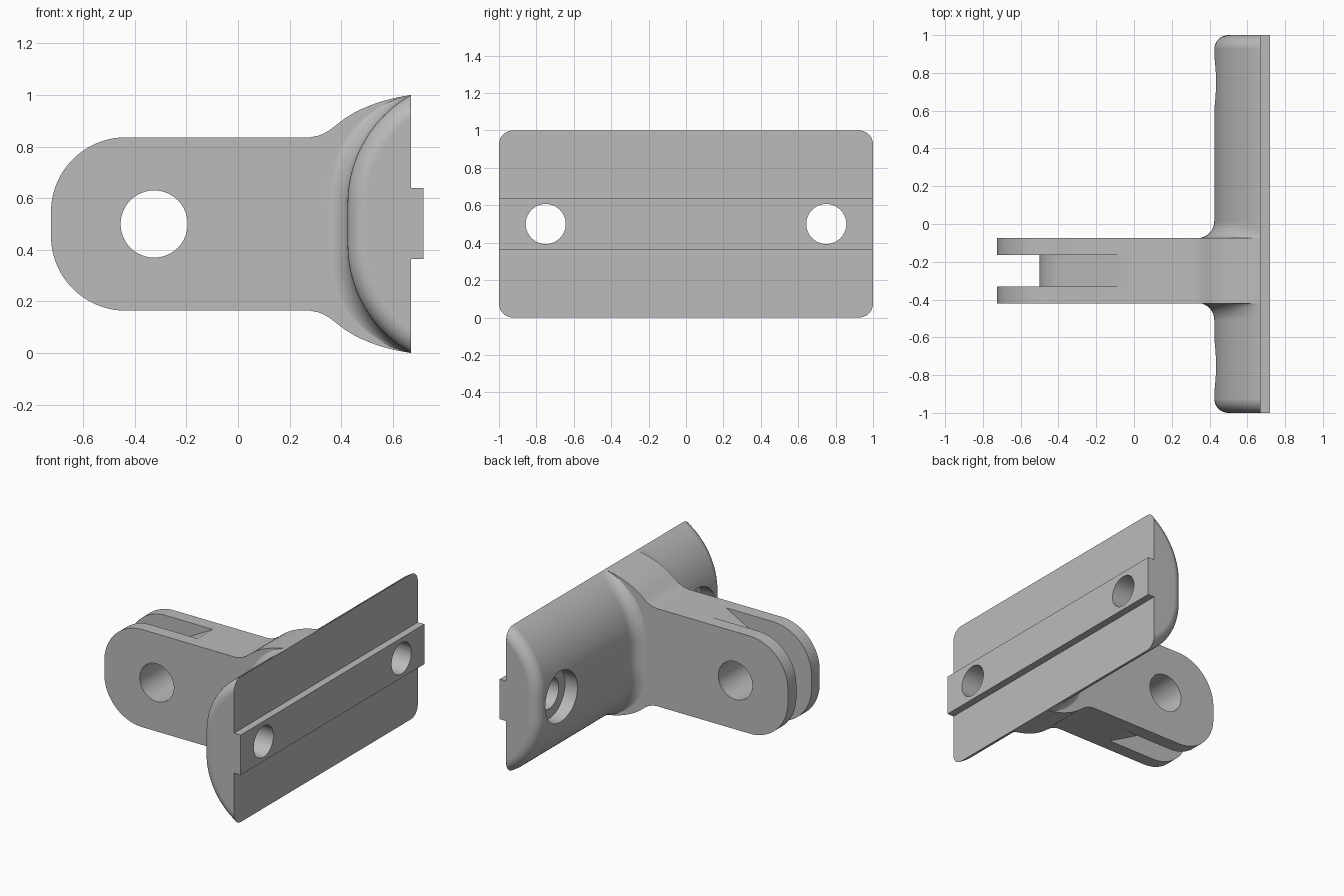
import bpy, bmesh
from math import sin, cos, pi, radians, hypot, atan2, asin

cube = bpy.data.objects.get("Cube")
if cube:
    bpy.data.objects.remove(cube, do_unlink=True)

MID = 0.5                      # height of the symmetry plane
BACK = 0.67                    # x of the flat mounting face
ARM_LO, ARM_HI = -0.42, -0.073  # arm thickness along y
PIN_X = -0.325

grey = bpy.data.materials.new("light grey")
grey.use_nodes = True
colour = (0.5, 0.5, 0.5, 1)
grey.diffuse_color = colour
grey.node_tree.nodes["Principled BSDF"].inputs["Base Color"].default_value = colour


def loft(name, rings):
    """Skin a list of equal closed rings and cap both ends."""
    bm = bmesh.new()
    loops = [[bm.verts.new(p) for p in ring] for ring in rings]
    n = len(loops[0])
    for a, b in zip(loops, loops[1:]):
        for i in range(n):
            j = (i + 1) % n
            bm.faces.new((a[i], a[j], b[j], b[i]))
    bm.faces.new(loops[0])
    bm.faces.new(loops[-1])
    bmesh.ops.recalc_face_normals(bm, faces=bm.faces)
    mesh = bpy.data.meshes.new(name)
    bm.to_mesh(mesh)
    bm.free()
    mesh.materials.append(grey)
    obj = bpy.data.objects.new(name, mesh)
    bpy.context.collection.objects.link(obj)
    return obj


def prism(name, outline, y0, y1):
    """Extrude an x-z outline along y."""
    return loft(name, [[(x, y, z) for x, z in outline] for y in (y0, y1)])


def mirrored(upper):
    """Close an upper half outline with its reflection in the middle plane."""
    return upper + [(x, 2 * MID - z) for x, z in reversed(upper)]


def arc(cx, cz, r, a0, a1, n):
    return [(cx + r * cos(radians(a0 + (a1 - a0) * i / n)),
             cz + r * sin(radians(a0 + (a1 - a0) * i / n))) for i in range(n + 1)]


def combine(target, tool, operation):
    mod = target.modifiers.new(operation, 'BOOLEAN')
    mod.operation = operation
    mod.solver = 'EXACT'
    mod.object = tool
    bpy.context.view_layer.objects.active = target
    bpy.ops.object.modifier_apply(modifier=mod.name)
    bpy.data.objects.remove(tool, do_unlink=True)


# Domed mounting bar: one profile lofted along y, offset inwards at the ends
# and outwards where it blends into the arm
R, FLAT = 0.4825, 0.08
CX = 0.425 + R
half = [(BACK, 1.0, 0, 1)]
start = pi - asin((1 - MID - FLAT) / R)
for i in range(1, 25):
    a = start + (pi - start) * i / 24
    half.append((CX + R * cos(a), MID + FLAT + R * sin(a), cos(a), sin(a)))
profile = half + [(x, 2 * MID - z, nx, -nz) for x, z, nx, nz in reversed(half)]


def bar_ring(y, offset):
    ring = []
    for x, z, nx, nz in profile:
        d = offset * min(1, (BACK - x) / 0.2) if offset > 0 else offset
        ring.append((min(BACK, x + nx * d), y, z + nz * d))
    return ring


END, BLEND, STEPS = 0.075, 0.09, 10
turns = [pi / 2 * i / STEPS for i in range(STEPS + 1)]
layers = []
for t in turns:
    layers.append((-1 + END * (1 - cos(t)), -END * (1 - sin(t))))
    layers.append((1 - END * (1 - cos(t)), -END * (1 - sin(t))))
    d, h = BLEND * (1 - cos(t)), BLEND * (1 - sin(t))
    layers.append((ARM_LO + 0.002 - d, h))
    layers.append((ARM_HI - 0.002 + d, h))
bracket = loft("mounting_bracket", [bar_ring(y, h) for y, h in sorted(layers)])

# Locating rail on the mounting face
rail = prism("rail", [(0.6, 0.365), (0.72, 0.365), (0.72, 0.64), (0.6, 0.64)], -1, 1)
combine(bracket, rail, 'UNION')

# Arm with a rounded tip and a flared root
TOP, TIP, CORNER = 0.836, -0.725, 0.29
flare = [(0.67, 0.999), (0.64, 0.995), (0.61, 0.989), (0.58, 0.982), (0.55, 0.973),
         (0.515, 0.961), (0.48, 0.946), (0.45, 0.931), (0.42, 0.913), (0.395, 0.895),
         (0.375, 0.879), (0.355, 0.864), (0.335, 0.852), (0.31, 0.842), (0.28, TOP)]
tip = arc(TIP + CORNER, TOP - CORNER, CORNER, 90, 180, 24)
arm = prism("arm", mirrored(flare + tip), ARM_LO, ARM_HI)

# Slot between the two lugs, leaving a rounded tongue around the pin hole
BOSS, SLOT_X = 0.175, -0.075
dx, dz = PIN_X - SLOT_X, MID - TOP
slope = atan2(-dz, -dx) - asin(BOSS / hypot(dx, dz))
run = 0.1
slot_half = [(-0.9, TOP + run * sin(slope)),
             (SLOT_X + run * cos(slope), TOP + run * sin(slope))]
slot_half += arc(PIN_X, MID, BOSS, 90 + slope * 180 / pi, 180, 16)[:-1]
slot = prism("slot", mirrored(slot_half), -0.33, -0.165)
combine(arm, slot, 'DIFFERENCE')
combine(bracket, arm, 'UNION')

# Pin hole through the arm
pin = prism("pin_hole", arc(PIN_X, MID, 0.13, 0, 360, 64)[:-1], -0.6, 0.1)
combine(bracket, pin, 'DIFFERENCE')

# Counterbored screw holes through the bar
for side in (-1, 1):
    for radius, x0, x1 in ((0.107, 0.2, 0.9), (0.175, 0.2, 0.52)):
        circle = arc(side * 0.75, MID, radius, 0, 360, 64)[:-1]
        bore = loft("screw_hole", [[(x, y, z) for y, z in circle] for x in (x0, x1)])
        combine(bracket, bore, 'DIFFERENCE')

# Smooth shading with crisp edges
bpy.ops.object.select_all(action='DESELECT')
bracket.select_set(True)
bpy.context.view_layer.objects.active = bracket
bpy.ops.object.shade_smooth_by_angle(angle=radians(28))
weighted = bracket.modifiers.new("even_shading", 'WEIGHTED_NORMAL')
weighted.keep_sharp = True
